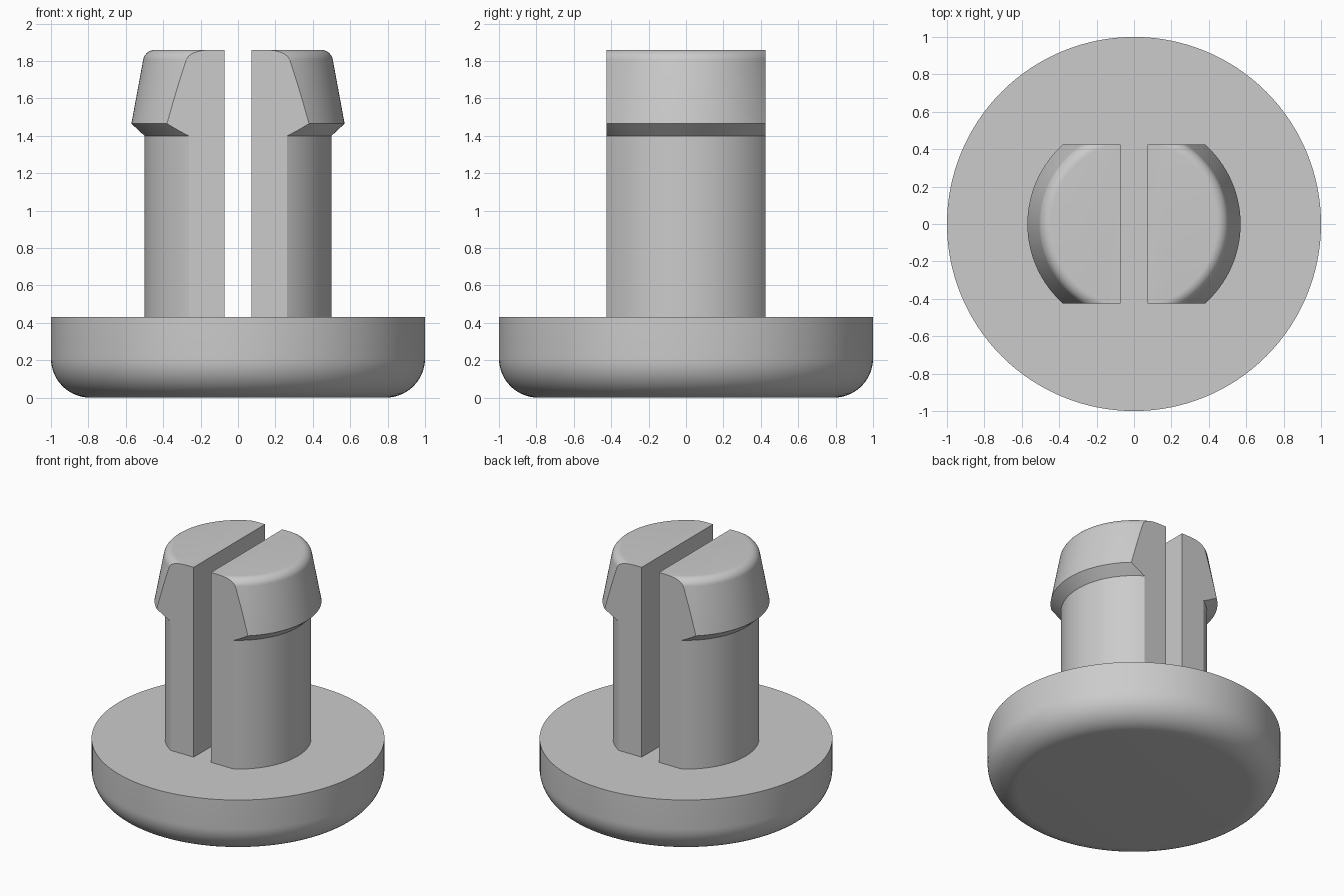
import bpy, bmesh
from math import sin, cos, pi, radians

cube = bpy.data.objects.get("Cube")
if cube:
    bpy.data.objects.remove(cube)

grey = bpy.data.materials.new("plain_grey")
grey.use_nodes = True
colour = (0.6, 0.6, 0.6, 1)
grey.diffuse_color = colour
grey.node_tree.nodes["Principled BSDF"].inputs["Base Color"].default_value = colour


def arc(cx, cz, r, a0, a1, n=10):
    """Points of a fillet in the (radius, height) plane, angles in degrees."""
    angles = [radians(a0 + (a1 - a0) * i / n) for i in range(n + 1)]
    return [(cx + r * cos(a), cz + r * sin(a)) for a in angles]


def lathe(profile, steps=128):
    """Closed solid of revolution with flat end caps."""
    bm = bmesh.new()
    rings = [[bm.verts.new((r * cos(2 * pi * i / steps), r * sin(2 * pi * i / steps), z))
              for i in range(steps)] for r, z in profile]
    for low, high in zip(rings, rings[1:]):
        for i in range(steps):
            j = (i + 1) % steps
            bm.faces.new((low[i], low[j], high[j], high[i]))
    bm.faces.new(rings[0][::-1])
    bm.faces.new(rings[-1])
    return bm


def cut(bm, point, normal):
    """Remove everything on the normal side of a plane and cap the opening."""
    res = bmesh.ops.bisect_plane(bm, geom=bm.verts[:] + bm.edges[:] + bm.faces[:],
                                 plane_co=point, plane_no=normal, clear_outer=True)
    edges = [e for e in res["geom_cut"] if isinstance(e, bmesh.types.BMEdge)]
    bmesh.ops.contextual_create(bm, geom=edges)


def finish(bm, name):
    bmesh.ops.recalc_face_normals(bm, faces=bm.faces[:])
    mesh = bpy.data.meshes.new(name)
    bm.to_mesh(mesh)
    bm.free()
    mesh.materials.append(grey)
    obj = bpy.data.objects.new(name, mesh)
    bpy.context.collection.objects.link(obj)
    bpy.ops.object.select_all(action="DESELECT")
    obj.select_set(True)
    bpy.context.view_layer.objects.active = obj
    bpy.ops.object.shade_smooth_by_angle(angle=radians(25))


# Round head with a filleted lower rim
HEAD_TOP = 0.43
finish(lathe(arc(0.79, 0.21, 0.21, -90, 0, 14) + [(1, HEAD_TOP)]), "head")

# Two barbed prongs: a turned pin, flattened front and back, split by a slot
pin = [(0.5, HEAD_TOP), (0.5, 1.4), (0.57, 1.465)] + arc(0.443, 1.795, 0.065, 11, 90)
for name, side in (("left_prong", 1), ("right_prong", -1)):
    bm = lathe(pin)
    cut(bm, (0, 0.425, 0), (0, 1, 0))
    cut(bm, (0, -0.425, 0), (0, -1, 0))
    cut(bm, (side * 0.072, 0, 0), (-side, 0, 0))
    finish(bm, name)
